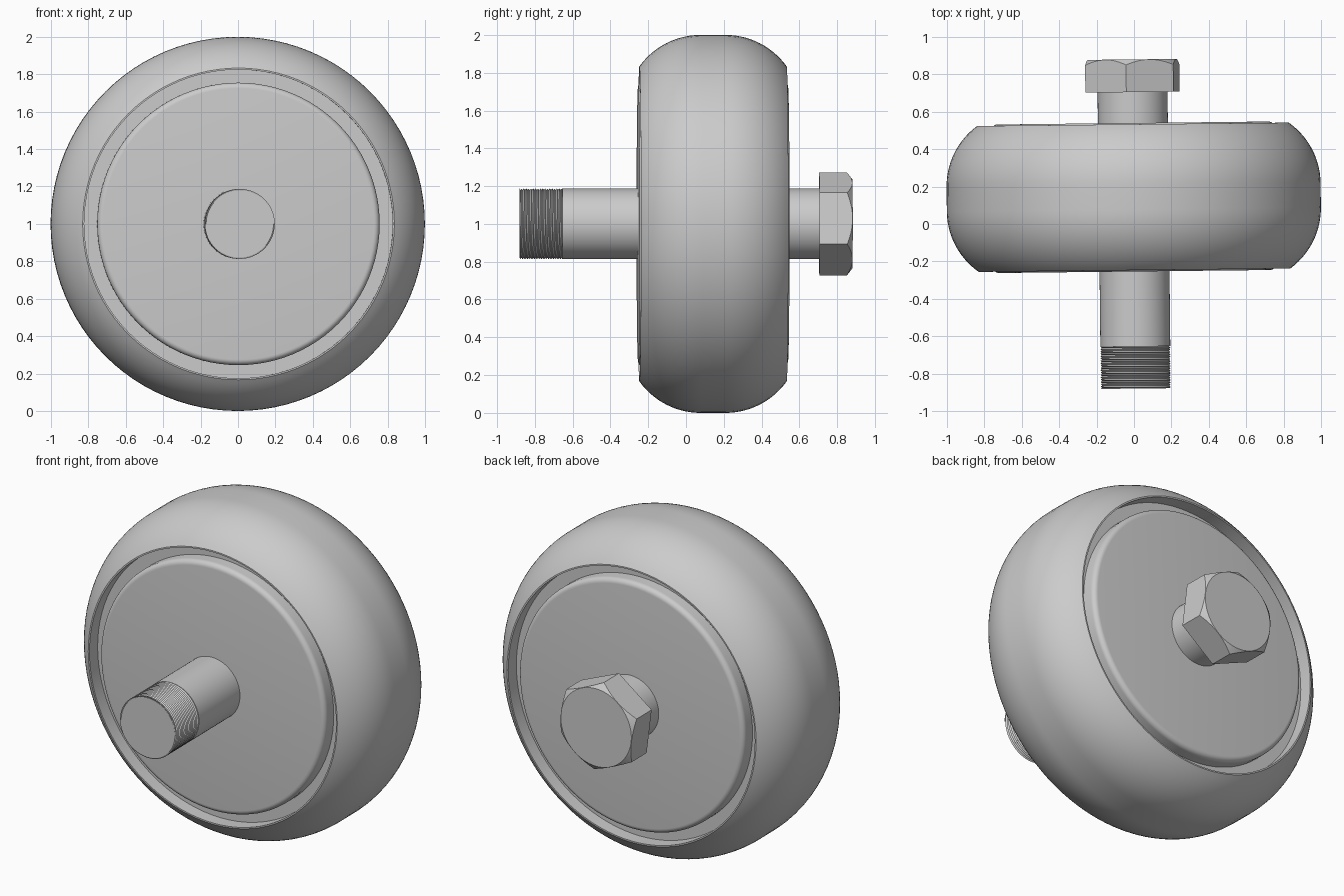
import bpy, bmesh, math
from mathutils import Matrix, Vector

cube = bpy.data.objects.get("Cube")
if cube:
    bpy.data.objects.remove(cube, do_unlink=True)

TILT = 0.011          # slight yaw of the whole assembly
MID = 0.143           # wheel centre along the axle
SHAFT_R = 0.187

grey = bpy.data.materials.new("plain_grey")
grey.use_nodes = True
grey.diffuse_color = (0.6, 0.6, 0.6, 1)
grey.node_tree.nodes["Principled BSDF"].inputs["Base Color"].default_value = (0.6, 0.6, 0.6, 1)


def finish(bm, name, smooth=True):
    bmesh.ops.remove_doubles(bm, verts=bm.verts, dist=1e-5)
    bmesh.ops.recalc_face_normals(bm, faces=bm.faces)
    mesh = bpy.data.meshes.new(name)
    bm.to_mesh(mesh)
    bm.free()
    mesh.materials.append(grey)
    obj = bpy.data.objects.new(name, mesh)
    bpy.context.collection.objects.link(obj)
    obj.location.z = 1
    obj.rotation_euler.z = TILT
    if smooth:
        bpy.ops.object.select_all(action='DESELECT')
        obj.select_set(True)
        bpy.context.view_layer.objects.active = obj
        bpy.ops.object.shade_smooth_by_angle(angle=math.radians(30))
    return obj


def lathe(name, profile, closed=False, segs=96):
    """Revolve (y, radius) points about the y axis."""
    bm = bmesh.new()
    verts = [bm.verts.new((r, y, 0)) for y, r in profile]
    pairs = list(zip(verts, verts[1:]))
    if closed:
        pairs.append((verts[-1], verts[0]))
    edges = [bm.edges.new(p) for p in pairs]
    bmesh.ops.spin(bm, geom=verts + edges, cent=(0, 0, 0), axis=(0, 1, 0),
                   angle=math.tau, steps=segs)
    return finish(bm, name)


def arc(cy, cr, rad, a0, a1, n):
    """Points on a circle; angle is measured from outward radius towards +y."""
    angles = [math.radians(a0 + (a1 - a0) * i / n) for i in range(n + 1)]
    return [(cy + rad * math.sin(a), cr + rad * math.cos(a)) for a in angles]


# Tyre: rounded tread, flat crown, recessed channel on both sides
half = arc(0.065, 0.6, 0.4, 0, 54.3, 14) + [(0.39, 0.825), (0.31, 0.825), (0.31, 0.70)]
tyre = [(MID - y, r) for y, r in reversed(half)] + [(MID + y, r) for y, r in half]
lathe("tyre", tyre, closed=True)

# Hub: disc with rounded rims
side = arc(0.367, 0.725, 0.03, 0, 90, 6) + [(0.397, 0)]
hub = [(MID - y, r) for y, r in reversed(side)] + [(MID + y, r) for y, r in side]
lathe("hub", hub)

# Axle: smooth shank with a thinner core inside the thread
lathe("axle_shank", [(-0.88, 0), (-0.88, 0.18), (-0.655, 0.18),
                     (-0.655, SHAFT_R), (0.72, SHAFT_R), (0.72, 0)], segs=64)

# Helical thread, trimmed flat at both ends
bm = bmesh.new()
y0, y1, turns, cols = -0.88, -0.655, 18, 64
pitch = (y1 - y0) / turns
rows = []
for k in range(-2, 2 * turns + 1):
    r = SHAFT_R if k % 2 else SHAFT_R - 0.007
    row = []
    for c in range(cols + 1):
        t = c / cols
        y = min(max(y0 + pitch * (k / 2 + t), y0), y1)
        a = t * math.tau
        row.append(bm.verts.new((r * math.cos(a), y, r * math.sin(a))))
    rows.append(row)
for lo, hi in zip(rows, rows[1:]):
    for c in range(cols):
        ys = [v.co.y for v in (lo[c], lo[c + 1], hi[c], hi[c + 1])]
        if max(ys) - min(ys) > 1e-6:
            bm.faces.new((lo[c], lo[c + 1], hi[c + 1], hi[c]))
finish(bm, "axle_thread", smooth=False)

# Bolt head: hexagonal prism trimmed by a chamfer cone
bm = bmesh.new()
turn = Matrix.Rotation(math.radians(90), 4, 'X')
corners = [math.radians(37 + 60 * i) for i in range(6)]
ends = [[bm.verts.new((0.274 * math.cos(a), y, 0.274 * math.sin(a))) for a in corners]
        for y in (0.705, 0.88)]
for ring in ends:
    bm.faces.new(ring)
for i in range(6):
    j = (i + 1) % 6
    bm.faces.new((ends[0][i], ends[0][j], ends[1][j], ends[1][i]))
head = finish(bm, "bolt_head", smooth=False)

cone = lathe("chamfer_cutter", [(0.6, 0), (0.6, 0.34), (0.8, 0.34),
                                (0.88, 0.236), (0.88, 0)])
cone.hide_render = True
mod = head.modifiers.new("chamfer", 'BOOLEAN')
mod.operation = 'INTERSECT'
mod.solver = 'EXACT'
mod.object = cone
bpy.context.view_layer.update()
bpy.ops.object.select_all(action='DESELECT')
head.select_set(True)
bpy.context.view_layer.objects.active = head
bpy.ops.object.modifier_apply(modifier=mod.name)
bpy.data.objects.remove(cone, do_unlink=True)
bpy.ops.object.shade_smooth_by_angle(angle=math.radians(20))
